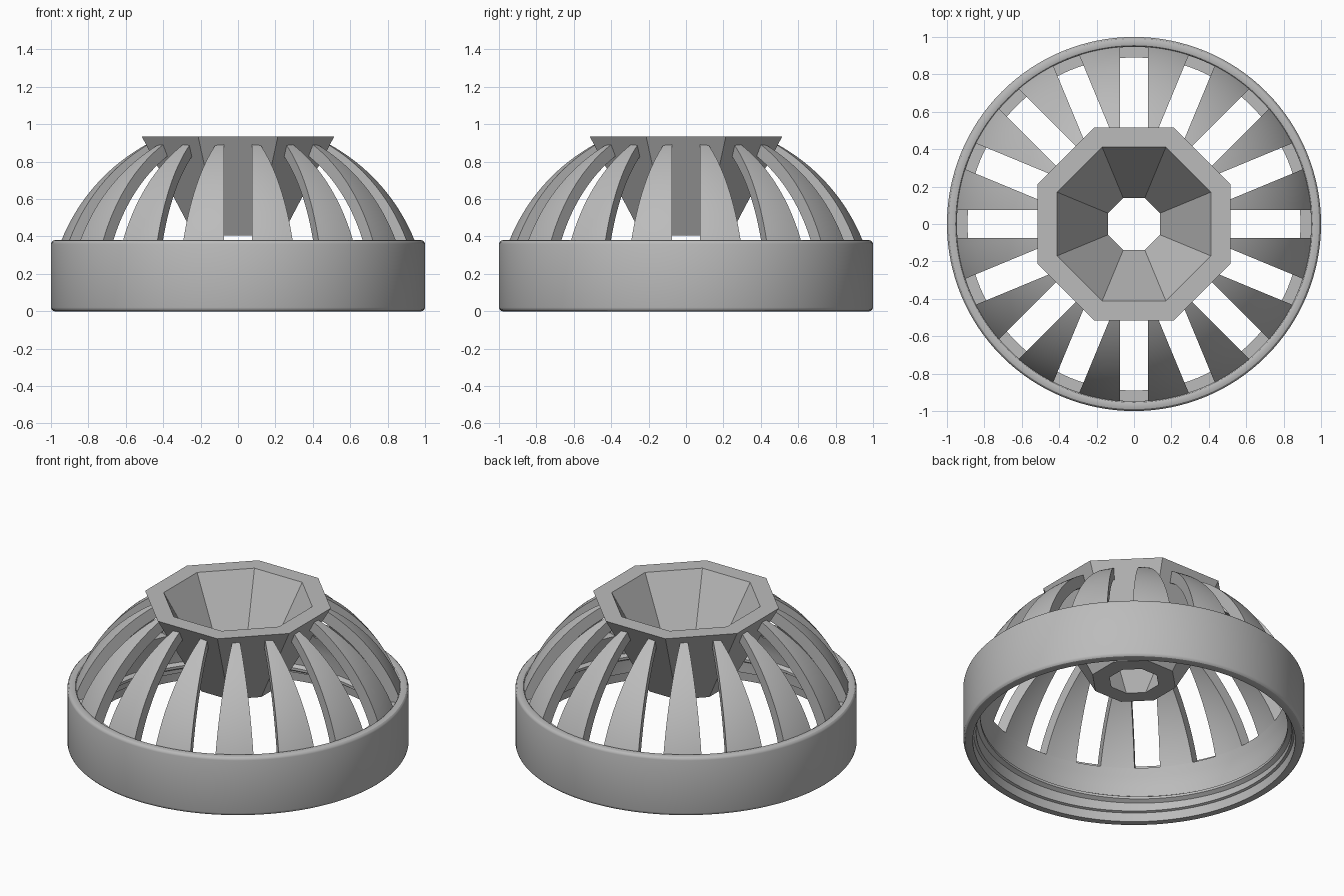
import bpy
import bmesh
from math import sin, cos, tan, asin, radians, pi
from mathutils import Vector, Matrix

cube = bpy.data.objects.get("Cube")
if cube:
    bpy.data.objects.remove(cube, do_unlink=True)

grey = bpy.data.materials.new("plain grey")
grey.use_nodes = True
grey.diffuse_color = (0.5, 0.5, 0.5, 1)
grey.node_tree.nodes["Principled BSDF"].inputs["Base Color"].default_value = (0.5, 0.5, 0.5, 1)


def finish(name, bm, smooth=True):
    """Turn a bmesh into a named object with the grey material."""
    bmesh.ops.recalc_face_normals(bm, faces=bm.faces)
    mesh = bpy.data.meshes.new(name)
    bm.to_mesh(mesh)
    bm.free()
    mesh.materials.append(grey)
    obj = bpy.data.objects.new(name, mesh)
    bpy.context.collection.objects.link(obj)
    if smooth:
        bpy.ops.object.select_all(action='DESELECT')
        obj.select_set(True)
        bpy.context.view_layer.objects.active = obj
        bpy.ops.object.shade_smooth_by_angle(angle=radians(30))
    return obj


def skin(bm, loops, closed):
    """Join matching closed loops of points; close the row or cap its ends."""
    rows = [[bm.verts.new(p) for p in loop] for loop in loops]
    n = len(rows[0])
    for i in range(len(rows) - (0 if closed else 1)):
        a, b = rows[i], rows[(i + 1) % len(rows)]
        for j in range(n):
            k = (j + 1) % n
            bm.faces.new((a[j], a[k], b[k], b[j]))
    if not closed:
        bm.faces.new(rows[0])
        bm.faces.new(rows[-1])


def polar(r, angle, z):
    return Vector((r * cos(angle), r * sin(angle), z))


def lathe(name, profile, sides, phase=0.0, smooth=True):
    bm = bmesh.new()
    skin(bm, [[polar(r, phase + 2 * pi * i / sides, z) for r, z in profile]
              for i in range(sides)], True)
    return finish(name, bm, smooth)


def fillet(r, z, size, start):
    """Quarter-round corner points, running counter-clockwise."""
    return [(r + size * cos(radians(start + a)), z + size * sin(radians(start + a)))
            for a in (0, 30, 60, 90)]


# Base collar: rounded outside, stepped inside, with a ledge below the slots
collar = (fillet(0.98, 0.02, 0.02, -90) + fillet(0.98, 0.36, 0.02, 0)
          + fillet(0.962, 0.365, 0.015, 90)
          + [(0.947, 0.33), (0.89, 0.33), (0.905, 0.28), (0.92, 0.22),
             (0.925, 0.06), (0.94, 0.055), (0.945, 0)])
lathe("base_collar", collar, 128)

# Screw thread: a single tapered helical ridge inside the collar
bm = bmesh.new()
loops = []
steps = 96
for i in range(steps + 1):
    t = i / steps
    angle = 2 * pi * 1.1 * t
    z = 0.06 + 0.13 * t
    depth = 0.025 * min(1, 8 * t + 0.05, 8 * (1 - t) + 0.05)
    loops.append([polar(0.935, angle, z - 0.03), polar(0.925 - depth, angle, z - 0.008),
                  polar(0.925 - depth, angle, z + 0.008), polar(0.935, angle, z + 0.03)])
skin(bm, loops, False)
finish("screw_thread", bm)

# Octagonal funnel, open at both ends
BOTTOM, TOP = 0.405, 0.935
corner = 1 / cos(pi / 8)
lathe("funnel", [(0.235 * corner, BOTTOM), (0.515 * corner, TOP),
                 (0.412 * corner, TOP), (0.138 * corner, BOTTOM)], 8, pi / 8, False)

# Dome ribs: spherical shell strips between parallel-sided slots
OUTER, INNER, HALF_SLOT = 1.02, 0.95, 0.075
SPACING = pi / 8
ARC, LEVELS = 6, 24


def arc_points(radius, elevation):
    r, z = radius * cos(elevation), radius * sin(elevation)
    margin = asin(HALF_SLOT / r)
    return [polar(r, margin + (SPACING - 2 * margin) * i / ARC, z) for i in range(ARC + 1)]


rib = bmesh.new()
loops = []
for i in range(LEVELS + 1):
    elevation = radians(18 + 47 * i / LEVELS)
    loops.append(arc_points(OUTER, elevation) + arc_points(INNER, elevation)[::-1])
skin(rib, loops, False)

# Trim the rib just inside the funnel wall
slope = (0.515 - 0.235) / (TOP - BOTTOM)
bmesh.ops.bisect_plane(rib, geom=rib.verts[:] + rib.edges[:] + rib.faces[:],
                       plane_co=(0.505, 0, TOP), plane_no=(1, 0, -slope), clear_inner=True)
bmesh.ops.holes_fill(rib, edges=[e for e in rib.edges if e.is_boundary])
rib_mesh = bpy.data.meshes.new("rib_pattern")
rib.to_mesh(rib_mesh)
rib.free()

# Mirror the rib about the facet centre, then repeat it round all eight facets
ribs = bmesh.new()
for k in range(8):
    for side in (1, -1):
        start = len(ribs.verts)
        ribs.from_mesh(rib_mesh)
        ribs.verts.ensure_lookup_table()
        move = Matrix.Rotation(k * pi / 4, 4, 'Z') @ Matrix.Diagonal((1, side, 1, 1))
        bmesh.ops.transform(ribs, matrix=move, verts=ribs.verts[start:])
bpy.data.meshes.remove(rib_mesh)
finish("dome_ribs", ribs)
